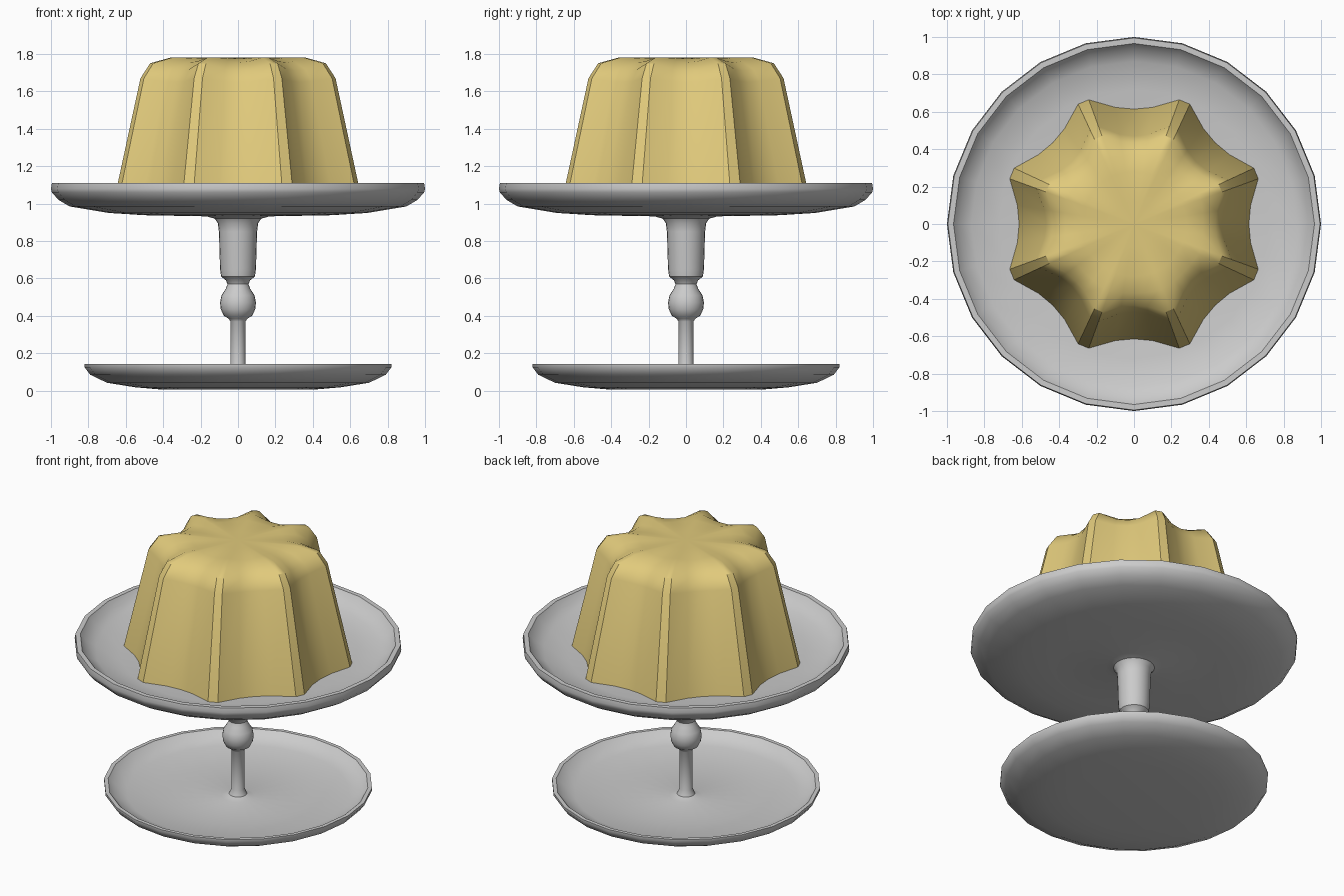
import bpy, bmesh
from math import sin, cos, radians

if "Cube" in bpy.data.objects:
    bpy.data.objects.remove(bpy.data.objects["Cube"])


def loft(name, rings, angle):
    """Skin a stack of equal-length rings; one-point rings become poles."""
    bm = bmesh.new()
    loops = [[bm.verts.new(p) for p in ring] for ring in rings]
    for a, b in zip(loops, loops[1:]):
        n = max(len(a), len(b))
        for i in range(n):
            j = (i + 1) % n
            if len(a) == 1:
                bm.faces.new((a[0], b[j], b[i]))
            elif len(b) == 1:
                bm.faces.new((a[i], a[j], b[0]))
            else:
                bm.faces.new((a[i], a[j], b[j], b[i]))
    bmesh.ops.recalc_face_normals(bm, faces=bm.faces)
    mesh = bpy.data.meshes.new(name)
    bm.to_mesh(mesh)
    bm.free()
    obj = bpy.data.objects.new(name, mesh)
    bpy.context.collection.objects.link(obj)
    bpy.ops.object.select_all(action='DESELECT')
    obj.select_set(True)
    bpy.context.view_layer.objects.active = obj
    bpy.ops.object.shade_smooth_by_angle(angle=radians(angle))
    return obj


def polar(r, deg, z):
    return (r * cos(radians(deg)), r * sin(radians(deg)), z)


# Cake stand: one turned profile, 24 sides
foot = [(0, 0.005), (0.40, 0.005), (0.55, 0.018), (0.70, 0.042), (0.79, 0.085),
        (0.82, 0.125), (0.82, 0.143), (0.795, 0.143), (0.76, 0.11), (0.68, 0.085),
        (0.45, 0.07), (0.10, 0.06), (0.055, 0.075), (0.04, 0.11)]
stem = [(0.04, 0.37), (0.05, 0.385), (0.075, 0.40), (0.092, 0.435), (0.096, 0.47),
        (0.088, 0.51), (0.065, 0.545), (0.056, 0.57), (0.065, 0.59), (0.09, 0.61),
        (0.096, 0.65), (0.102, 0.85), (0.108, 0.895), (0.125, 0.92), (0.17, 0.932)]
plate = [(0.50, 0.938), (0.69, 0.95), (0.90, 0.985), (0.96, 1.02), (0.995, 1.06),
         (1.0, 1.08), (0.995, 1.11), (0.965, 1.11), (0.935, 1.07), (0.87, 1.035),
         (0.72, 1.01), (0, 1.0)]
loft("cake_stand",
     [[polar(r, i * 15, z) for i in range(24 if r else 1)] for r, z in foot + stem + plate], 40)

# Fluted cake: rings blended between a valley profile and a ridge profile
valley = [(0.615, 1.005), (0.47, 1.65), (0.435, 1.71), (0.37, 1.755), (0.28, 1.775), (0.12, 1.78)]
ridge = [(0.708, 1.005), (0.555, 1.67), (0.50, 1.75), (0.38, 1.782), (0.28, 1.782), (0.12, 1.78)]
flute = [(0, 0), (9, 0.18), (20, 1), (25, 1), (36, 0.18)]   # angle, blend to ridge
rings = [[(0, 0, 1.005)]]
for (vr, vz), (rr, rz) in zip(valley, ridge):
    rings.append([polar(vr + (rr - vr) * w, k * 45 + a, vz + (rz - vz) * w)
                  for k in range(8) for a, w in flute])
rings.append([(0, 0, 1.78)])
cake = loft("fluted_cake", rings, 35)

sponge = bpy.data.materials.new("yellow_sponge")
sponge.diffuse_color = (0.75, 0.59, 0.2, 1)
sponge.use_nodes = True
sponge.node_tree.nodes["Principled BSDF"].inputs["Base Color"].default_value = sponge.diffuse_color
cake.data.materials.append(sponge)
